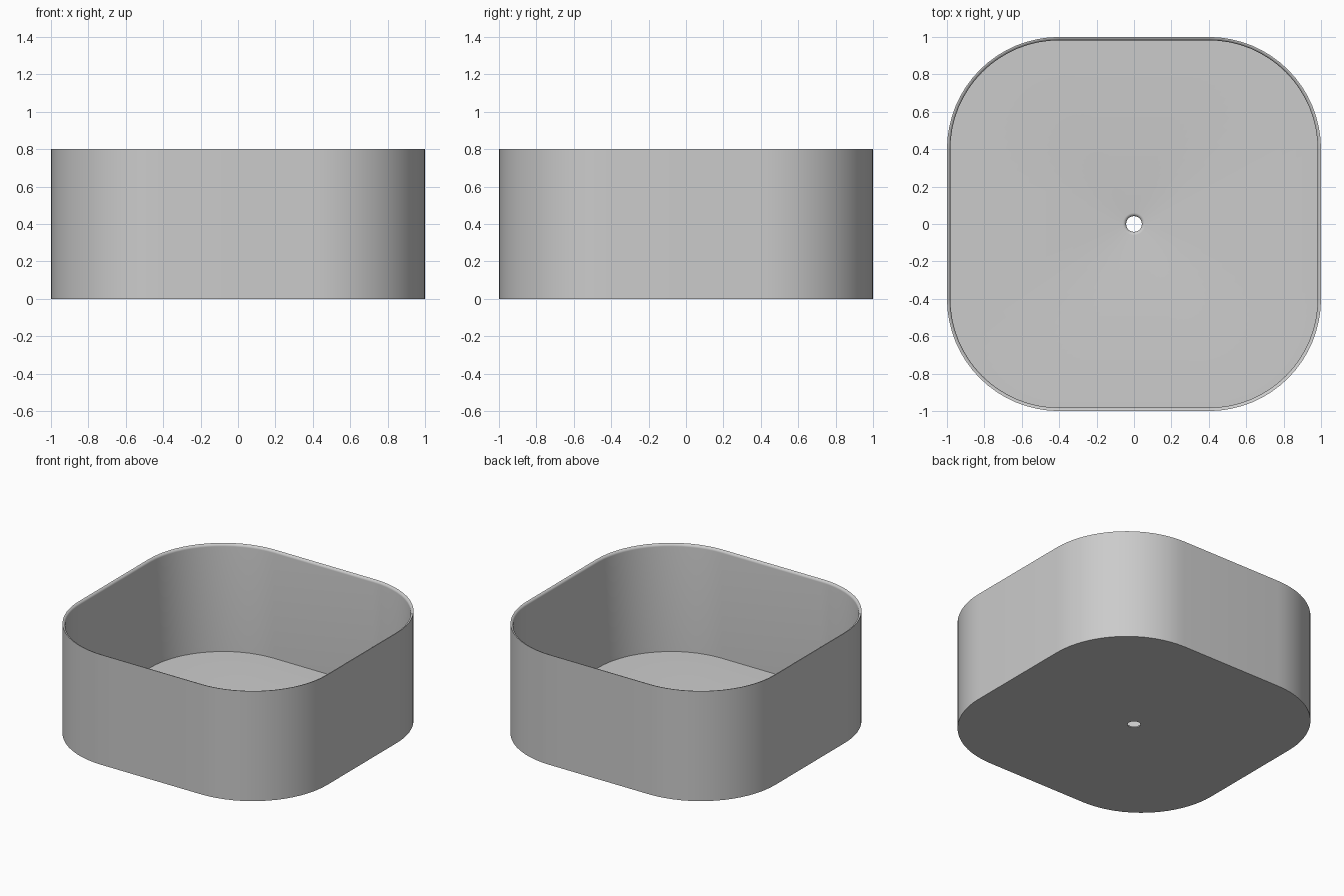
import bpy, bmesh
from math import sin, cos, pi, radians

cube = bpy.data.objects.get("Cube")
if cube:
    bpy.data.objects.remove(cube, do_unlink=True)

HALF, CORNER, HEIGHT = 1.0, 0.6, 0.8
WALL, FLOOR, DRAIN = 0.018, 0.018, 0.042
STEPS = 16      # segments per rounded corner
ROUND = 6       # segments across the rounded rim and drain lip

grey = bpy.data.materials.new("plain grey")
grey.use_nodes = True
colour = (0.6, 0.6, 0.6, 1)
grey.diffuse_color = colour
grey.node_tree.nodes["Principled BSDF"].inputs["Base Color"].default_value = colour


def rounded_square(bm, half, corner, z):
    """Ring of vertices around a square with rounded corners."""
    ring = []
    for q in range(4):
        sx, sy = ((1, 1), (-1, 1), (-1, -1), (1, -1))[q]
        for i in range(STEPS + 1):
            a = (q + i / STEPS) * pi / 2
            ring.append(bm.verts.new((sx * (half - corner) + corner * cos(a),
                                      sy * (half - corner) + corner * sin(a), z)))
    return ring


def circle(bm, radius, z):
    """Drain ring, with the same vertex count as the wall rings."""
    ring = []
    for q in range(4):
        for i in range(STEPS + 1):
            a = (q + i / (STEPS + 1)) * pi / 2
            ring.append(bm.verts.new((radius * cos(a), radius * sin(a), z)))
    return ring


bm = bmesh.new()
rings = [rounded_square(bm, HALF, CORNER, 0), rounded_square(bm, HALF, CORNER, HEIGHT)]

# Rim rounded over towards the inside
for i in range(1, ROUND + 1):
    a = i / ROUND * pi / 2
    inset = WALL * sin(a)
    rings.append(rounded_square(bm, HALF - inset, CORNER - inset,
                                HEIGHT - WALL * (1 - cos(a))))

# Inner wall down to the floor
rings.append(rounded_square(bm, HALF - WALL, CORNER - WALL, FLOOR))

# Floor running into the rounded lip of the drain
for i in range(ROUND + 1):
    a = i / ROUND * pi / 2
    rings.append(circle(bm, DRAIN + FLOOR * (1 - sin(a)), FLOOR * cos(a)))

# Skin the rings; the last strip is the underside
n = len(rings[0])
for k, lower in enumerate(rings):
    upper = rings[(k + 1) % len(rings)]
    for i in range(n):
        j = (i + 1) % n
        bm.faces.new((lower[i], lower[j], upper[j], upper[i]))
bmesh.ops.recalc_face_normals(bm, faces=bm.faces)

mesh = bpy.data.meshes.new("basin")
bm.to_mesh(mesh)
bm.free()
mesh.materials.append(grey)
basin = bpy.data.objects.new("basin", mesh)
bpy.context.collection.objects.link(basin)

# Smooth curves, sharp edges
bpy.ops.object.select_all(action='DESELECT')
basin.select_set(True)
bpy.context.view_layer.objects.active = basin
bpy.ops.object.shade_smooth_by_angle(angle=radians(30))
